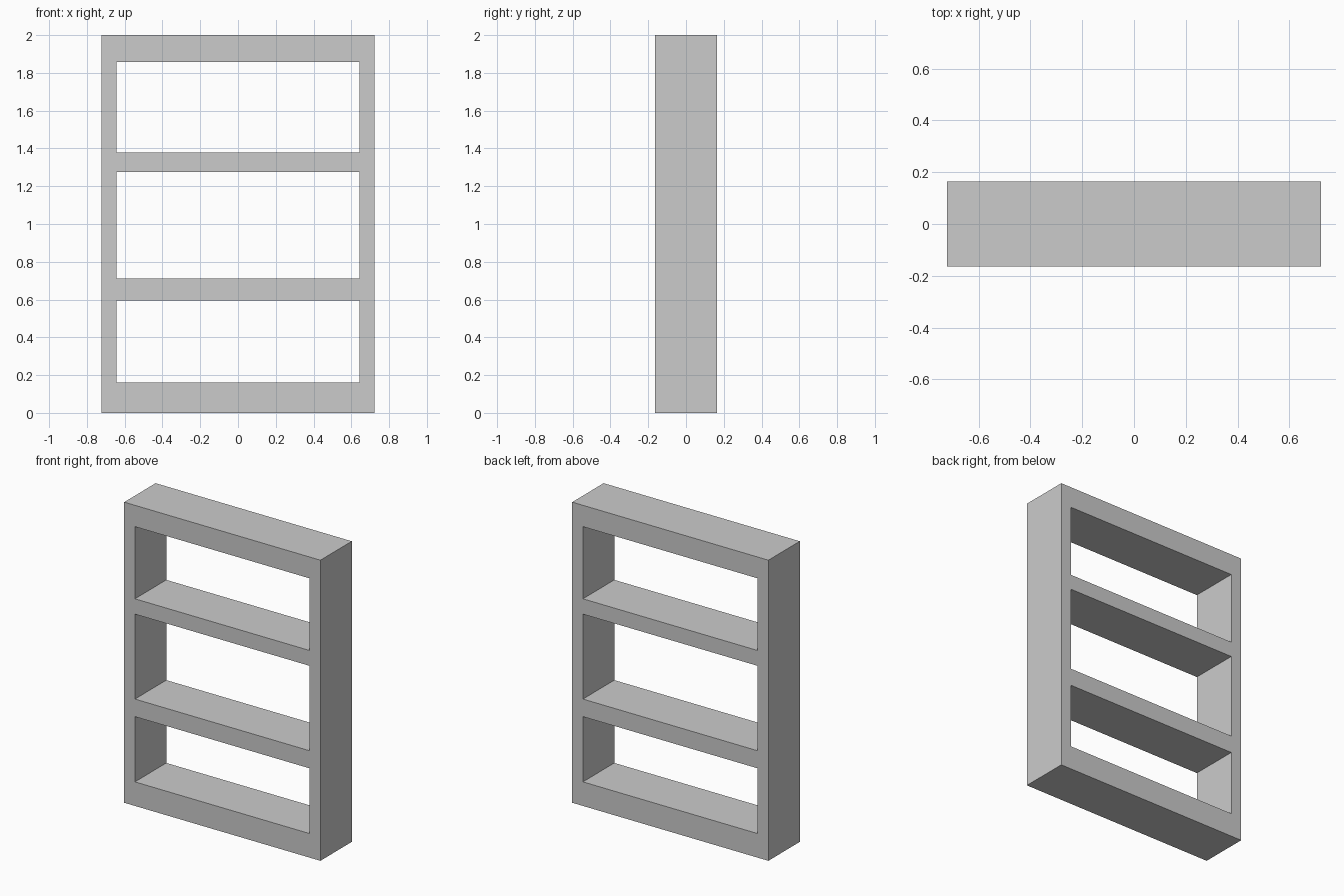
import bpy, bmesh

if "Cube" in bpy.data.objects:
    bpy.data.objects.remove(bpy.data.objects["Cube"])

DEPTH = 0.33
XS = [-0.722, -0.643, 0.643, 0.722]                       # side panel edges
ZS = [0, 0.16, 0.594, 0.711, 1.276, 1.378, 1.858, 2.0]    # board / opening edges

bm = bmesh.new()

# Front face of the frame: a grid of cells that skips the three openings
grid = [[bm.verts.new((x, -DEPTH / 2, z)) for x in XS] for z in ZS]
for r in range(len(ZS) - 1):
    for c in range(len(XS) - 1):
        if c == 1 and r % 2 == 1:
            continue
        bm.faces.new((grid[r][c], grid[r][c + 1], grid[r + 1][c + 1], grid[r + 1][c]))

# Extrude to full depth, keeping the front as a closed solid
ext = bmesh.ops.extrude_face_region(bm, geom=bm.faces[:], use_keep_orig=True)
moved = [g for g in ext["geom"] if isinstance(g, bmesh.types.BMVert)]
bmesh.ops.translate(bm, vec=(0, DEPTH, 0), verts=moved)
bmesh.ops.recalc_face_normals(bm, faces=bm.faces[:])

# Open shelf unit: sides, top, base and two shelves in one seamless piece
mesh = bpy.data.meshes.new("shelf_frame")
bm.to_mesh(mesh)
bm.free()
bpy.context.collection.objects.link(bpy.data.objects.new("shelf_frame", mesh))
